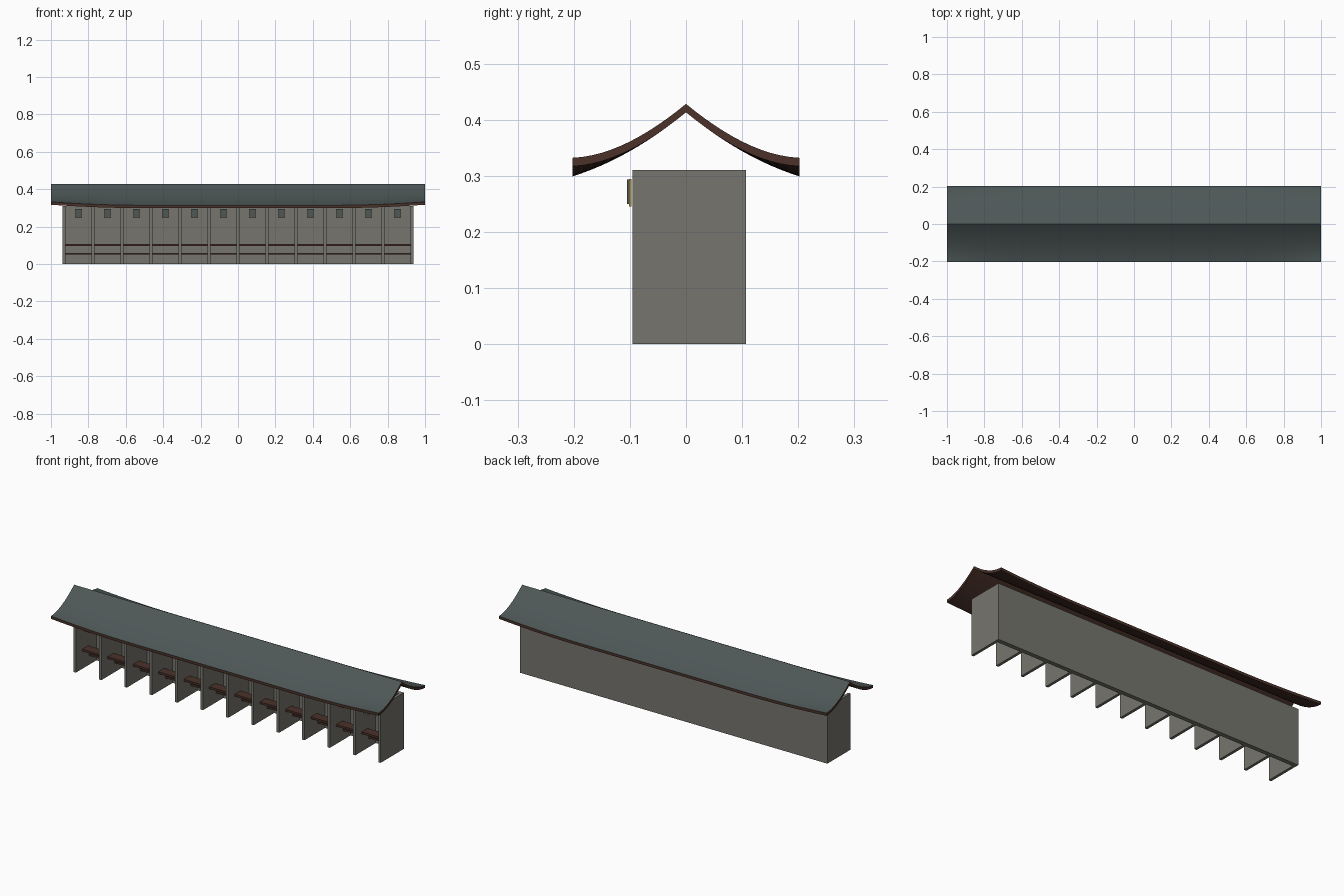
import bpy, bmesh

cube = bpy.data.objects.get("Cube")
if cube:
    bpy.data.objects.remove(cube, do_unlink=True)


def material(name, rgb):
    m = bpy.data.materials.new(name)
    m.use_nodes = True
    m.diffuse_color = (*rgb, 1)
    m.node_tree.nodes["Principled BSDF"].inputs["Base Color"].default_value = (*rgb, 1)
    return m


STONE = material("grey plaster", (0.18, 0.178, 0.155))
TILE = material("slate tile", (0.075, 0.095, 0.095))
WOOD = material("dark wood", (0.07, 0.032, 0.023))
GOLD = material("gold", (0.48, 0.31, 0.06))


def add_object(name, bm, *mats):
    mesh = bpy.data.meshes.new(name)
    bm.to_mesh(mesh)
    bm.free()
    for m in mats:
        mesh.materials.append(m)
    ob = bpy.data.objects.new(name, mesh)
    bpy.context.collection.objects.link(ob)
    return ob


def box(name, mat, x, y, z):
    """Box from (min, max) ranges on each axis."""
    bm = bmesh.new()
    bmesh.ops.create_cube(bm, size=1)
    for v in bm.verts:
        for i, (lo, hi) in enumerate((x, y, z)):
            v.co[i] = (lo + hi) / 2 + v.co[i] * (hi - lo)
    return add_object(name, bm, mat)


# Back wall and the dividers between the stalls
CELLS, PITCH, HALF = 12, 0.155, 0.0075
FIRST = -CELLS * PITCH / 2
box("back_wall", STONE, (FIRST - HALF, -FIRST + HALF), (0.083, 0.107), (0, 0.31))
for i in range(CELLS + 1):
    x = FIRST + i * PITCH
    box(f"divider_{i + 1}", STONE, (x - HALF, x + HALF), (-0.095, 0.083), (0, 0.31))

# Desk, seat and hanging plaque in every stall
for i in range(CELLS):
    x = FIRST + (i + 0.5) * PITCH
    span = (x - PITCH / 2 + HALF, x + PITCH / 2 - HALF)
    box(f"desk_{i + 1}", WOOD, span, (-0.04, 0.012), (0.097, 0.108))
    box(f"seat_{i + 1}", WOOD, span, (0.02, 0.083), (0.05, 0.06))
    box(f"plaque_border_{i + 1}", GOLD, (x - 0.018, x + 0.018), (-0.102, -0.097), (0.245, 0.294))
    box(f"plaque_{i + 1}", TILE, (x - 0.015, x + 0.015), (-0.105, -0.101), (0.25, 0.293))


# Swept roof: concave slopes whose eaves lift towards both ends
def roof_height(x, y):
    t = abs(y) / 0.202
    lift = 0.018 * t ** 3 * max(0, (abs(x) - 0.5) / 0.5) ** 2
    return 0.428 - 0.165 * t + 0.051 * t ** 2 + lift


def roof():
    bm = bmesh.new()
    nx, ny = 40, 24
    layers = []
    for drop in (0, 0.015):
        layers.append([[bm.verts.new((x, y, roof_height(x, y) - drop))
                        for y in (0.202 * (2 * j / ny - 1) for j in range(ny + 1))]
                       for x in (2 * i / nx - 1 for i in range(nx + 1))])
    top, under = layers
    for i in range(nx):
        for j in range(ny):
            ring = ((i, j), (i + 1, j), (i + 1, j + 1), (i, j + 1))
            bm.faces.new([top[a][b] for a, b in ring])
            bm.faces.new([under[a][b] for a, b in reversed(ring)]).material_index = 1
    # Close the rim
    rim = ([(i, 0) for i in range(nx)] + [(nx, j) for j in range(ny)]
           + [(i, ny) for i in range(nx, 0, -1)] + [(0, j) for j in range(ny, 0, -1)])
    for (a, b), (c, d) in zip(rim, rim[1:] + rim[:1]):
        bm.faces.new((under[a][b], under[c][d], top[c][d], top[a][b])).material_index = 1
    bmesh.ops.recalc_face_normals(bm, faces=bm.faces)
    return add_object("roof", bm, TILE, WOOD)


ob = roof()
bpy.ops.object.select_all(action="DESELECT")
ob.select_set(True)
bpy.context.view_layer.objects.active = ob
bpy.ops.object.shade_smooth_by_angle(angle=0.6)
